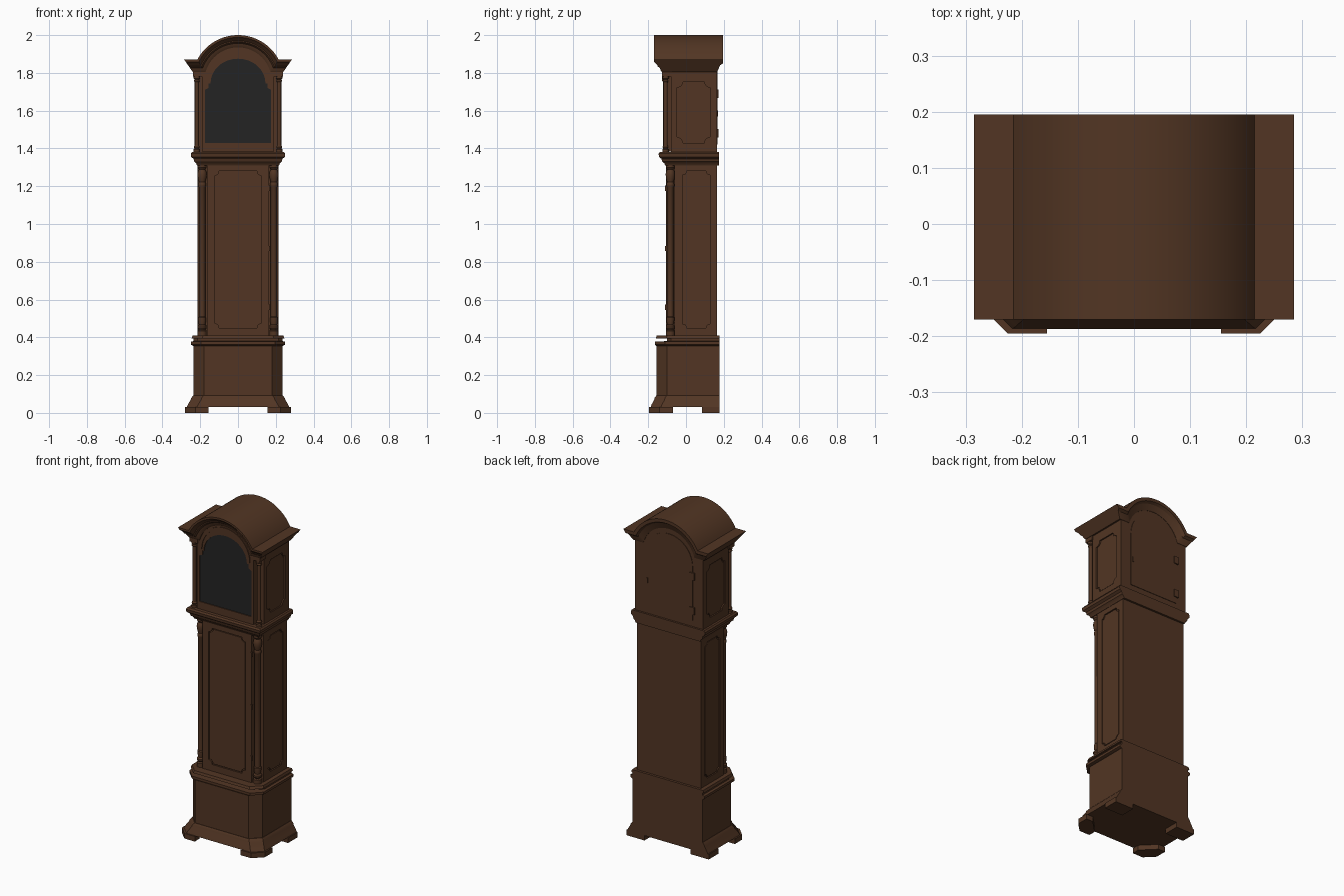
import bpy, bmesh, math
from mathutils import Matrix

cube = bpy.data.objects.get("Cube")
if cube:
    bpy.data.objects.remove(cube)


def material(name, rgb):
    m = bpy.data.materials.new(name)
    m.use_nodes = True
    m.diffuse_color = (*rgb, 1)
    m.node_tree.nodes["Principled BSDF"].inputs["Base Color"].default_value = (*rgb, 1)
    return m


WOOD = material("dark walnut", (0.084, 0.036, 0.017))
GLASS = material("black glass", (0.017, 0.017, 0.017))
made = []


def add(name, mesh, mat=WOOD):
    mesh.materials.clear()
    mesh.materials.append(mat)
    ob = bpy.data.objects.new(name, mesh)
    bpy.context.collection.objects.link(ob)
    made.append(ob)
    return ob


def from_bmesh(name, bm):
    bmesh.ops.remove_doubles(bm, verts=bm.verts, dist=1e-5)
    bmesh.ops.recalc_face_normals(bm, faces=bm.faces)
    mesh = bpy.data.meshes.new(name)
    bm.to_mesh(mesh)
    bm.free()
    return add(name, mesh)


# Directions in which a flat outline can be extruded: (u, v, normal) -> world
PLANES = {
    "front": Matrix(((1, 0, 0, 0), (0, 0, -1, 0), (0, 1, 0, 0), (0, 0, 0, 1))),
    "side": Matrix(((0, 0, 1, 0), (1, 0, 0, 0), (0, 1, 0, 0), (0, 0, 0, 1))),
    "top": Matrix.Identity(4),
}


def plate(name, plane, outlines, lo, hi, mat=WOOD):
    """Extrude an outline (further outlines are holes) between two depths."""
    cu = bpy.data.curves.new(name, 'CURVE')
    cu.dimensions = '2D'
    cu.fill_mode = 'BOTH'
    cu.extrude = (hi - lo) / 2
    for pts in outlines:
        sp = cu.splines.new('POLY')
        sp.points.add(len(pts) - 1)
        for p, (u, v) in zip(sp.points, pts):
            p.co = (u, v, 0, 1)
        sp.use_cyclic_u = True
    tmp = bpy.data.objects.new(name, cu)
    bpy.context.collection.objects.link(tmp)
    deps = bpy.context.evaluated_depsgraph_get()
    mesh = bpy.data.meshes.new_from_object(tmp.evaluated_get(deps))
    bpy.data.objects.remove(tmp)
    mid = (lo + hi) / 2
    n = -mid if plane == "front" else mid
    mesh.transform(PLANES[plane] @ Matrix.Translation((0, 0, n)))
    bm = bmesh.new()
    bm.from_mesh(mesh)
    return from_bmesh(name, bm) if mat == WOOD else add(name, mesh, mat)


def rect(u0, u1, v0, v1):
    return [(u0, v0), (u1, v0), (u1, v1), (u0, v1)]


def box(name, x0, x1, y0, y1, z0, z1):
    return plate(name, "top", [rect(x0, x1, y0, y1)], z0, z1)


def notched(u0, u1, v0, v1, r, inset=0):
    """Rectangle with scooped corners."""
    pts = []
    for cu, cv, start in ((u0, v0, 90), (u1, v0, 180), (u1, v1, 270), (u0, v1, 0)):
        su, sv = (1 if cu == u0 else -1), (1 if cv == v0 else -1)
        cu, cv = cu + su * inset, cv + sv * inset
        step = 0.008
        pts.append((cu, cv + sv * (r + step)) if start in (90, 270) else (cu + su * (r + step), cv))
        for i in range(7):
            a = math.radians(start - 15 * i)
            pts.append((cu + r * math.cos(a), cv + r * math.sin(a)))
        pts.append((cu + su * (r + step), cv) if start in (90, 270) else (cu, cv + sv * (r + step)))
    return pts


def panelled(name, plane, outer, inner, r, lo, hi, drop):
    """Framed skin with a scooped panel separated by a thin groove."""
    plate(name + "_frame", plane, [outer, notched(*inner, r)], lo, hi)
    a, b = (lo + drop, hi) if plane == "front" else (lo, hi - drop)
    if plane == "side" and hi < 0:
        a, b = lo + drop, hi
    plate(name + "_panel", plane, [notched(*inner, r, 0.005)], a, b)


def tier(name, levels, back):
    """Stacked sections (z, half width, front y, corner chamfer) with a flat back."""
    bm = bmesh.new()
    rings = []
    for z, w, f, c in levels:
        half = [(w, back), (w, f + c), (w - c, f)]
        ring = half + [(-x, y) for x, y in reversed(half)]
        rings.append([bm.verts.new((x, y, z)) for x, y in ring])
    for a, b in zip(rings, rings[1:]):
        for i in range(6):
            j = (i + 1) % 6
            bm.faces.new((a[i], a[j], b[j], b[i]))
    bm.faces.new(rings[0])
    bm.faces.new(rings[-1])
    return from_bmesh(name, bm)


def turned(name, x, y, profile, sides=20):
    bm = bmesh.new()
    rows = [[bm.verts.new((x + r * math.cos(math.tau * i / sides),
                           y + r * math.sin(math.tau * i / sides), z))
             for i in range(sides)] for r, z in profile]
    for a, b in zip(rows, rows[1:]):
        for i in range(sides):
            j = (i + 1) % sides
            bm.faces.new((a[i], a[j], b[j], b[i]))
    bm.faces.new(rows[0])
    bm.faces.new(rows[-1])
    return from_bmesh(name, bm)


def arch(d):
    """Line of the arched bonnet, offset inward by d, from left eave to right."""
    r, cz, ledge = 0.243 - d, 1.757, 1.87 - d
    a0 = math.asin((ledge - cz) / r)
    arc = [(r * math.cos(a), cz + r * math.sin(a))
           for a in (math.pi - a0 - (math.pi - 2 * a0) * i / 32 for i in range(33))]
    tip = 0.285 - 0.7 * d
    return [(-tip, ledge)] + arc + [(tip, ledge)]


# Plinth, feet and base box
for s, side in ((1, "left"), (-1, "right")):
    foot = [(0.155, -0.195), (0.225, -0.195), (0.28, -0.14), (0.28, -0.07), (0.235, -0.07), (0.155, -0.15)]
    plate(side + "_front_foot", "top", [[(s * x, y) for x, y in foot]], 0, 0.031)
    box(side + "_back_foot", min(s * 0.155, s * 0.278), max(s * 0.155, s * 0.278), 0.085, 0.178, 0, 0.031)
tier("plinth", [(0.03, 0.272, -0.187, 0.055), (0.045, 0.265, -0.182, 0.055), (0.07, 0.25, -0.168, 0.055),
                (0.08, 0.247, -0.166, 0.055), (0.092, 0.237, -0.157, 0.055)], 0.178)
tier("base_box", [(0.09, 0.235, -0.155, 0.055), (0.36, 0.235, -0.155, 0.055)], 0.178)

# Waist moulding with a deep groove at the front
tier("waist_moulding", [(0.355, 0.237, -0.157, 0.055), (0.362, 0.25, -0.165, 0.055),
                        (0.377, 0.25, -0.165, 0.055), (0.38, 0.235, -0.1, 0.02),
                        (0.393, 0.235, -0.1, 0.02), (0.395, 0.245, -0.16, 0.055),
                        (0.41, 0.24, -0.155, 0.055)], 0.178)

# Trunk with panelled door and sides
box("trunk_core", -0.207, 0.207, -0.06, 0.163, 0.405, 1.315)
box("trunk_front_core", -0.165, 0.165, -0.097, -0.055, 0.405, 1.315)
panelled("trunk_door", "front", rect(-0.165, 0.165, 0.41, 1.312), (-0.125, 0.125, 0.45, 1.28),
         0.025, -0.106, -0.096, 0.002)
for s, side in ((1, "left"), (-1, "right")):
    lo, hi = sorted((s * 0.206, s * 0.215))
    panelled(side + "_trunk_side", "side", rect(-0.06, 0.163, 0.41, 1.312), (-0.018, 0.127, 0.45, 1.28),
             0.022, lo, hi, 0.002)
    # Turned corner columns
    end = [(0.024, 0), (0.024, 0.025), (0.017, 0.03), (0.024, 0.04), (0.024, 0.05), (0.017, 0.058),
           (0.021, 0.08), (0.021, 0.095), (0.017, 0.1)]
    head = [(0.024, 0), (0.024, 0.014), (0.016, 0.024), (0.022, 0.034), (0.025, 0.05), (0.022, 0.072),
            (0.017, 0.09), (0.021, 0.1), (0.021, 0.11), (0.017, 0.117)]
    turned(side + "_trunk_column", s * 0.19, -0.083,
           [(r, 0.409 + z) for r, z in end] + [(r, 1.312 - z) for r, z in reversed(head)])
for z in (0.56, 0.87, 1.19):
    box("trunk_door_hinge", 0.16, 0.17, -0.111, -0.1, z - 0.014, z + 0.014)

# Hood seat moulding
tier("hood_seat_moulding", [(1.31, 0.217, -0.11, 0), (1.322, 0.222, -0.115, 0), (1.33, 0.232, -0.125, 0),
                            (1.345, 0.235, -0.13, 0), (1.355, 0.248, -0.143, 0), (1.372, 0.25, -0.145, 0),
                            (1.382, 0.243, -0.138, 0)], 0.175)

# Hood body, arched at the top
curve_top = arch(0.064)[1:-1]
plate("hood_body", "front", [[(0.222, 1.806), (0.222, 1.38), (-0.222, 1.38), (-0.222, 1.806)] + curve_top],
      -0.08, 0.163)
for s, side in ((1, "left"), (-1, "right")):
    lo, hi = sorted((s * 0.221, s * 0.23))
    panelled(side + "_hood_side", "side", rect(-0.08, 0.163, 1.38, 1.806), (-0.047, 0.127, 1.43, 1.752),
             0.03, lo, hi, 0.005)
    # Slender free-standing columns and their entablature
    cap = [(0.017, 0), (0.017, 0.015), (0.012, 0.02), (0.016, 0.028), (0.011, 0.036)]
    turned(side + "_hood_column", s * 0.218, -0.108,
           [(r, 1.38 + z) for r, z in cap] + [(r, 1.785 - z) for r, z in reversed(cap)], 16)
    x0, x1 = sorted((s * 0.185, s * 0.237))
    box(side + "_entablature", x0, x1, -0.128, -0.075, 1.782, 1.81)

# Arched hood door with dark glass
door = [(0.19, 1.806), (0.19, 1.385), (-0.19, 1.385), (-0.19, 1.806)] + curve_top
opening = [(0.145, 1.73), (0.145, 1.745), (0.155, 1.745), (0.155, 1.72), (0.175, 1.71), (0.175, 1.43),
           (-0.175, 1.43), (-0.175, 1.71), (-0.155, 1.72), (-0.155, 1.745), (-0.145, 1.745)]
opening = opening[1:] + [(-0.145 * math.cos(math.pi * i / 24), 1.745 + 0.13 * math.sin(math.pi * i / 24))
                         for i in range(1, 24)]
plate("hood_door_frame", "front", [door, opening], -0.122, -0.078)
plate("hood_door_glass", "front", [opening], -0.117, -0.109, GLASS)
ring = [[(k * math.cos(math.pi * i / 32), 1.757 + k * math.sin(math.pi * i / 32)) for i in range(33)]
        for k in (0.168, 0.156)]
plate("hood_door_arch_bead", "front", [ring[0] + ring[1][::-1]], -0.127, -0.12)

# Arched bonnet: one moulding section swept along the arch
section = [(0, 0.195), (0, -0.17), (0.012, -0.17), (0.018, -0.162), (0.03, -0.15), (0.036, -0.15),
           (0.044, -0.138), (0.056, -0.134), (0.065, -0.128), (0.065, 0.165), (0.03, 0.18), (0.02, 0.195)]
bm = bmesh.new()
rows = [[bm.verts.new((x, y, z)) for x, z in arch(d)] for d, y in section]
for a, b in zip(rows, rows[1:] + rows[:1]):
    for i in range(len(a) - 1):
        bm.faces.new((a[i], a[i + 1], b[i + 1], b[i]))
bm.faces.new([r[0] for r in rows])
bm.faces.new([r[-1] for r in rows])
from_bmesh("bonnet", bm)

# Back door of the hood with hinges and latch
back = [(0.16, 1.42), (-0.16, 1.42)] + [(-0.16 * math.cos(math.pi * i / 24), 1.745 + 0.16 * math.sin(math.pi * i / 24))
                                        for i in range(25)]
plate("hood_back_door", "front", [back], 0.16, 0.166)
for z in (1.48, 1.69):
    box("back_door_hinge", -0.175, -0.145, 0.16, 0.172, z - 0.022, z + 0.022)
box("back_door_latch", 0.14, 0.15, 0.16, 0.17, 1.57, 1.6)

# Smooth the curved surfaces, keeping edges crisp
bpy.ops.object.select_all(action='DESELECT')
for ob in made:
    ob.select_set(True)
bpy.context.view_layer.objects.active = made[0]
bpy.ops.object.shade_smooth_by_angle(angle=math.radians(30))
